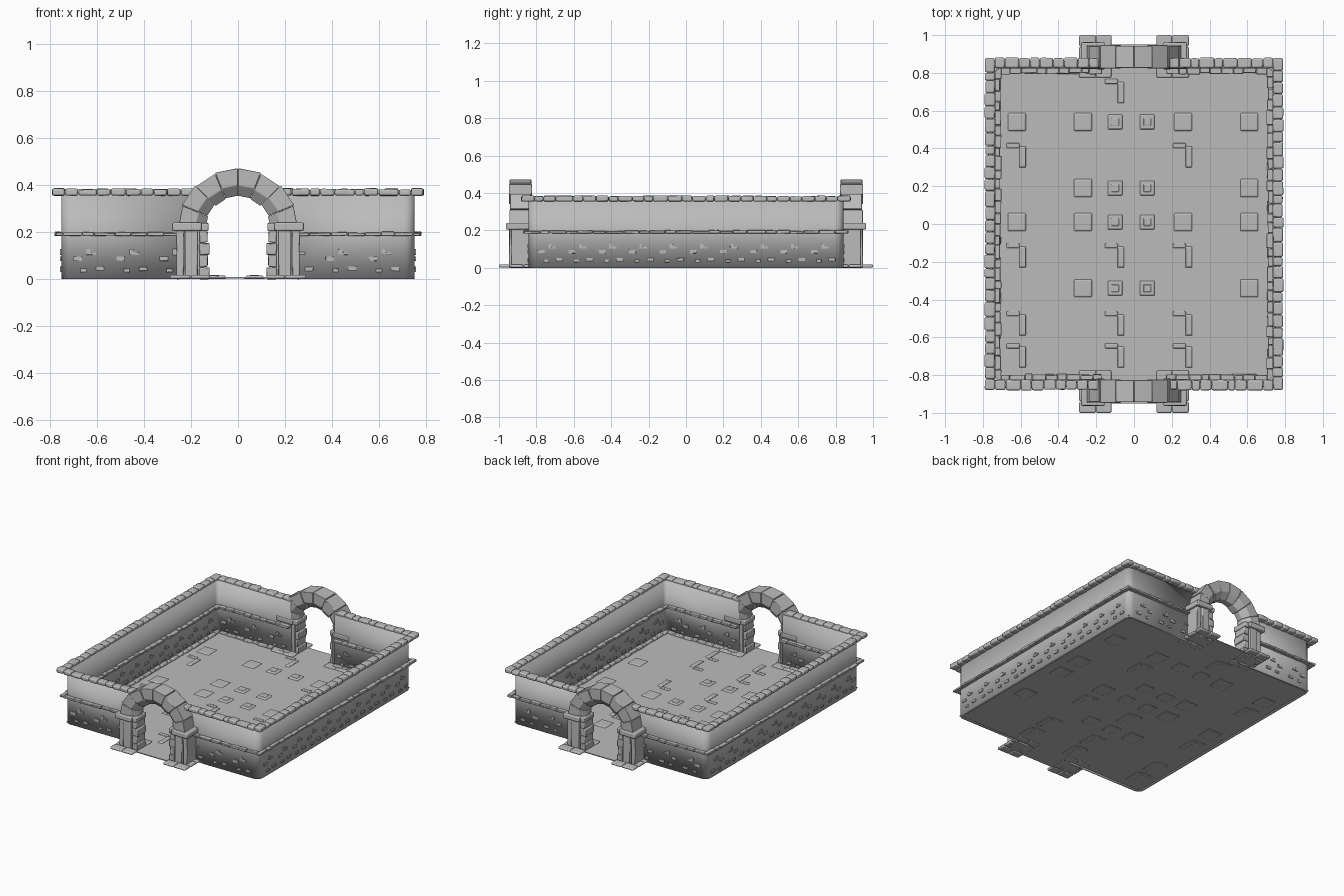
import bpy, bmesh, math, random
from mathutils import Vector

random.seed(4)
if "Cube" in bpy.data.objects:
    bpy.data.objects.remove(bpy.data.objects["Cube"])

stone = bpy.data.materials.new("grey_stone")
stone.use_nodes = True
GREY = (0.5, 0.5, 0.5, 1)
stone.diffuse_color = GREY
stone.node_tree.nodes["Principled BSDF"].inputs["Base Color"].default_value = GREY

HX, DY = 0.742, 0.09       # wall centre in x, extra depth in y
GAP = 0.17                 # half width of the gateways


def jitter(a):
    return random.uniform(-a, a)


def block(bm, lo, hi, wobble=0.0):
    """Box between two corners, with slightly irregular corners."""
    v = [bm.verts.new([(lo, hi)[b][k] + jitter(wobble) for k, b in enumerate((i, j, m))])
         for i in (0, 1) for j in (0, 1) for m in (0, 1)]
    for f in ((0, 1, 3, 2), (4, 6, 7, 5), (0, 4, 5, 1), (2, 3, 7, 6), (0, 2, 6, 4), (1, 5, 7, 3)):
        bm.faces.new([v[i] for i in f])


def finish(name, bm, bevel=0.0, mirror=(False, False), angle=40):
    bmesh.ops.recalc_face_normals(bm, faces=bm.faces)
    me = bpy.data.meshes.new(name)
    bm.to_mesh(me)
    bm.free()
    me.materials.append(stone)
    ob = bpy.data.objects.new(name, me)
    bpy.context.collection.objects.link(ob)
    if any(mirror):
        m = ob.modifiers.new("mirror", 'MIRROR')
        m.use_axis = (mirror[0], mirror[1], False)
        m.use_mirror_merge = False
    if bevel:
        b = ob.modifiers.new("bevel", 'BEVEL')
        b.width, b.segments, b.limit_method = bevel, 2, 'ANGLE'
    bpy.ops.object.select_all(action='DESELECT')
    ob.select_set(True)
    bpy.context.view_layer.objects.active = ob
    bpy.ops.object.shade_smooth_by_angle(angle=math.radians(angle))
    return ob


def side_block(bm, side, u0, u1, w0, w1, z0, z1, wobble=0.0):
    """Block placed along one wall: u runs along it, w is the distance out."""
    axis, s = side
    if axis == 'x':
        p, q = (s * w0, u0, z0), (s * w1, u1, z1)
    else:
        p, q = (u0, s * (w0 + DY), z0), (u1, s * (w1 + DY), z1)
    lo = [min(a, b) for a, b in zip(p, q)]
    hi = [max(a, b) for a, b in zip(p, q)]
    block(bm, lo, hi, wobble)


def runs(w0, w1):
    """Every straight wall run, as (side, start, end)."""
    for s in (-1, 1):
        yield ('x', s), -(w1 + DY), w1 + DY
        yield ('y', s), GAP, w0
        yield ('y', s), -w0, -GAP


def course(name, w0, w1, z0, z1, length, ragged, bevel):
    """A row of irregular stones around all walls; ragged varies the free edge."""
    bm = bmesh.new()
    for side, a, b in runs(w0, w1):
        n = round((b - a) / length)
        cuts = [a] + [a + (b - a) * (i + jitter(0.22)) / n for i in range(1, n)] + [b]
        for c, d in zip(cuts, cuts[1:]):
            inner = w0 + (jitter(ragged) if w0 < HX - 0.02 else 0)
            outer = w1 + (jitter(ragged) if w1 > HX + 0.02 else 0)
            side_block(bm, side, c + 0.001, d - 0.001, inner, outer,
                       z0, z1 + jitter(0.003), 0.0015)
    finish(name, bm, bevel)


# Thin walls with rounded corners, one half mirrored
bm = bmesh.new()
R, YW = 0.035, HX + DY
path = [(GAP, -YW)]
for cy, start in ((-YW + R, -90), (YW - R, 0)):
    for i in range(6):
        t = math.radians(start + 18 * i)
        path.append((HX - R + R * math.cos(t), cy + R * math.sin(t)))
path.append((GAP, YW))
rails = [[bm.verts.new((x, y, z)) for x, y in path] for z in (0.0, 0.365)]
for i in range(len(path) - 1):
    bm.faces.new((rails[0][i], rails[0][i + 1], rails[1][i + 1], rails[1][i]))
wall = finish("walls", bm, mirror=(True, False))
sol = wall.modifiers.new("thickness", 'SOLIDIFY')
sol.thickness, sol.offset = 0.018, 0

# Stone courses: coping, middle ledge on both faces, floor border
course("coping_stones", 0.737, 0.789, 0.355, 0.384, 0.065, 0.003, 0.008)
course("outer_ledge", 0.745, 0.776, 0.184, 0.199, 0.075, 0.004, 0.003)
course("inner_ledge", 0.706, 0.738, 0.184, 0.199, 0.06, 0.005, 0.003)
course("floor_border", 0.708, 0.738, 0.004, 0.022, 0.06, 0.004, 0.005)

# Raised bricks on the lower half of the walls, inside and out
bm = bmesh.new()
bricks = ((0.02, 0.055, 0.078, 0.096), (0.075, 0.092, 0.104, 0.128), (0.092, 0.115, 0.104, 0.114),
          (0.05, 0.075, 0.03, 0.044), (0.115, 0.15, 0.036, 0.052))
for w0, w1 in ((0.748, 0.757), (0.727, 0.736)):
    for side, a, b in runs(0.72, 0.72):
        n = round((b - a) / 0.168)
        for i in range(n):
            u = a + (b - a) * i / n
            for p, q, z0, z1 in bricks:
                side_block(bm, side, u + p, u + q, w0, w1, z0, z1, 0.001)
finish("wall_bricks", bm)

# Floor slab with a strip running through both gateways
bm = bmesh.new()
block(bm, (-HX, -YW, 0.003), (HX, YW, 0.009))
for s in (-1, 1):
    block(bm, (-0.14, min(s * YW, s * 0.95), 0.003), (0.14, max(s * YW, s * 0.95), 0.009))
finish("floor", bm)


def paver(bm, x, y, w, d, top=0.015):
    """Low paving stone with sloping edges."""
    before = set(bm.verts)
    block(bm, (x - w / 2, y - d / 2, 0.0005), (x + w / 2, y + d / 2, top))
    for v in set(bm.verts) - before:
        if v.co.z > 0.01:
            v.co.x += (x - v.co.x) * 0.25
            v.co.y += (y - v.co.y) * 0.25


# Paving stones: rounded, square and hooked, on a grid
bm = bmesh.new()
for y in (0.54, 0.19, 0.01, -0.34):
    wide = y in (0.54, 0.01)
    for x in (-0.62, -0.27, 0.26, 0.61) if wide else (-0.27, 0.61):
        paver(bm, x, y, 0.11, 0.11)
    for x in (-0.1, 0.07):
        paver(bm, x, y, 0.09, 0.09)
        paver(bm, x, y, 0.05, 0.05, 0.018)
for x, rows in ((-0.62, (0.36, -0.17, -0.53, -0.7)), (-0.1, (0.7, -0.17, -0.53, -0.7)),
                (0.26, (0.36, -0.17, -0.53, -0.7))):
    for y in rows:
        paver(bm, x - 0.02, y + 0.055, 0.08, 0.03)
        paver(bm, x + 0.03, y - 0.005, 0.04, 0.13)
finish("paving_stones", bm, 0.003)

# Gate columns, modelled for one corner and mirrored to all four
BOTH = (True, True)
bm = bmesh.new()
block(bm, (0.145, -0.925, 0), (0.25, -0.835, 0.21))
for x0, x1, y0 in ((0.17, 0.225, -0.945), (0.23, 0.262, -0.935)):
    block(bm, (x0, y0, 0), (x1, -0.83, 0.21), 0.002)
for i in range(4):
    z = 0.052 * i
    block(bm, (0.122 + 0.008 * (i % 2), -0.935, z), (0.164, -0.84, z + 0.05), 0.002)
finish("gate_columns", bm, 0.004, BOTH)

bm = bmesh.new()
block(bm, (0.155, -0.962, 0.206), (0.28, -0.82, 0.24), 0.001)
block(bm, (0.125, -0.945, 0.204), (0.17, -0.83, 0.238), 0.001)
finish("column_capitals", bm, 0.006, BOTH)

# Flat footing stones around each column
bm = bmesh.new()
for x0, x1, y0, y1 in ((0.12, 0.2, -1.0, -0.94), (0.202, 0.29, -1.0, -0.94), (0.245, 0.29, -0.938, -0.87),
                       (0.245, 0.29, -0.868, -0.8), (0.12, 0.2, -0.835, -0.775), (0.202, 0.29, -0.835, -0.775)):
    block(bm, (x0, y0, 0.001), (x1, y1, 0.018))
finish("footing_stones", bm, 0.007, BOTH)

# Arch stones: wedge blocks with a chamfered soffit, four per quarter
bm = bmesh.new()
CZ, N = 0.215, 4
section = ((-0.945, 0.255), (-0.825, 0.255), (-0.825, 0.182), (-0.86, 0.138), (-0.91, 0.138), (-0.945, 0.182))
for i in range(N):
    grow = (0, 0.004, -0.002, 0.002)[i]
    ends = []
    for k, pad in ((i, 0.004), (i + 1, -0.004)):
        t = math.pi / 2 * k / N + pad
        ends.append([bm.verts.new(((r + grow) * math.cos(t), y + (grow if y < -0.9 else -grow),
                                   CZ + (r + grow) * math.sin(t))) for y, r in section])
    bm.faces.new(ends[0])
    bm.faces.new(ends[1])
    for j in range(len(section)):
        k = (j + 1) % len(section)
        bm.faces.new((ends[0][j], ends[0][k], ends[1][k], ends[1][j]))
finish("arch_stones", bm, 0.003, BOTH, 30)

# Solid core that closes the joints of the arch
bm = bmesh.new()
rings = []
for i in range(N + 1):
    t = math.pi / 2 * i / N
    rings.append([bm.verts.new((r * math.cos(t), y, CZ + r * math.sin(t)))
                  for y, r in ((-0.935, 0.245), (-0.835, 0.245), (-0.835, 0.19), (-0.935, 0.19))])
for a, b in zip(rings, rings[1:]):
    for j in range(4):
        bm.faces.new((a[j], a[(j + 1) % 4], b[(j + 1) % 4], b[j]))
bm.faces.new(rings[0])
bm.faces.new(rings[-1])
finish("arch_core", bm, 0, BOTH, 30)
